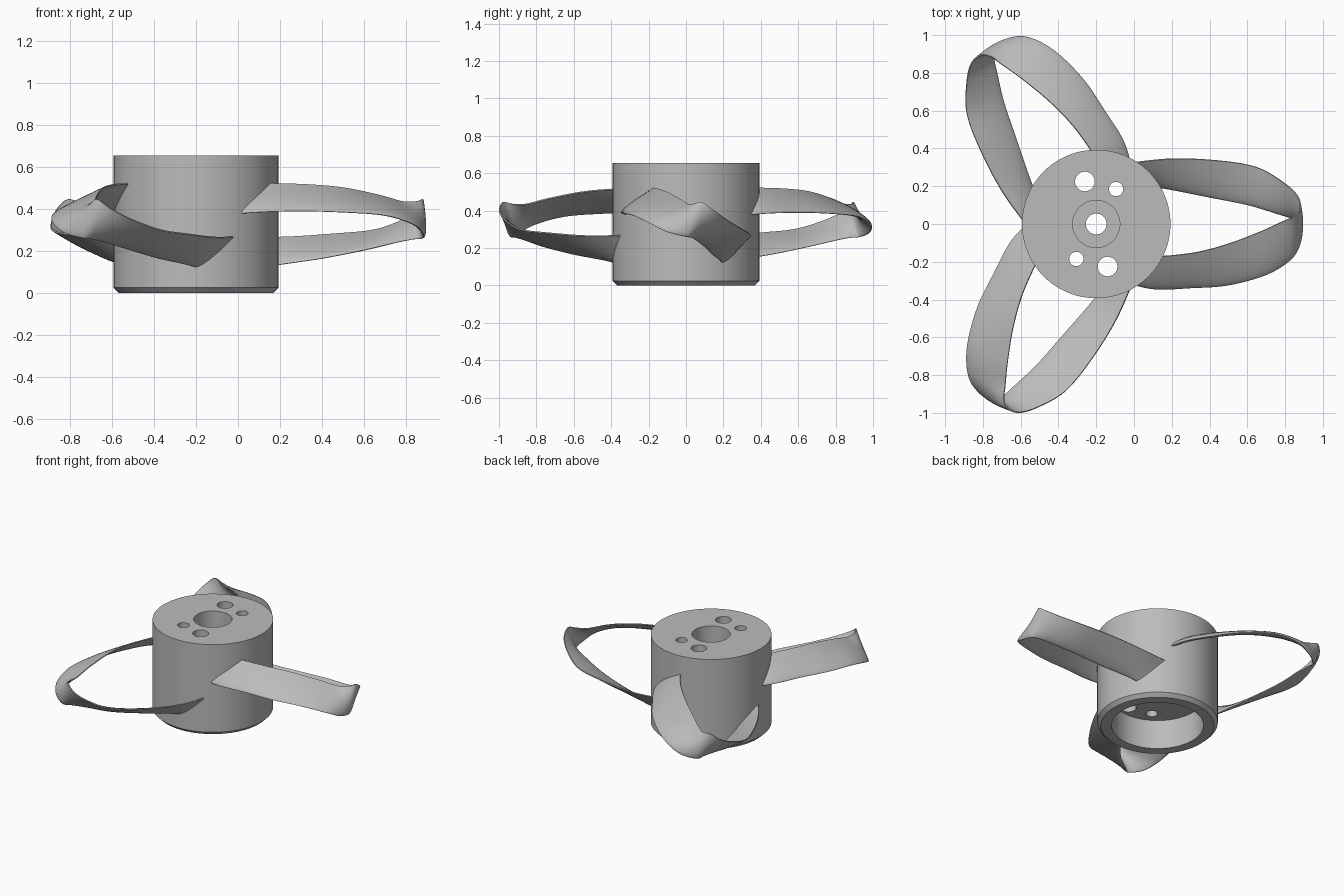
import bpy, bmesh, math
from mathutils import Vector, Matrix

cube = bpy.data.objects.get("Cube")
if cube:
    bpy.data.objects.remove(cube, do_unlink=True)

HUB = Vector((-0.2, 0, 0))

# One grey for the whole model
grey = bpy.data.materials.new("grey")
grey.use_nodes = True
colour = (0.5, 0.5, 0.5, 1)
grey.diffuse_color = colour
grey.node_tree.nodes["Principled BSDF"].inputs["Base Color"].default_value = colour


def make_object(name, bm, angle=30):
    bmesh.ops.recalc_face_normals(bm, faces=bm.faces)
    mesh = bpy.data.meshes.new(name)
    bm.to_mesh(mesh)
    bm.free()
    mesh.materials.append(grey)
    obj = bpy.data.objects.new(name, mesh)
    bpy.context.collection.objects.link(obj)
    smooth(obj, angle)
    return obj


def smooth(obj, angle):
    bpy.ops.object.select_all(action="DESELECT")
    obj.select_set(True)
    bpy.context.view_layer.objects.active = obj
    bpy.ops.object.shade_smooth_by_angle(angle=math.radians(angle))


def spline(points, t):
    """Catmull-Rom point at t from 0 to 1."""
    last = len(points) - 1
    i = min(int(t * last), last - 1)
    f = t * last - i
    b, c = points[i], points[i + 1]
    a = points[i - 1] if i > 0 else b * 2 - c
    d = points[i + 2] if i + 2 <= last else c * 2 - b
    return (b * 2 + (c - a) * f + (a * 2 - b * 5 + c * 4 - d) * f ** 2
            + (b * 3 - a - c * 3 + d) * f ** 3) / 2


# Hub: turned profile with a chamfered rim, a cavity below and a counterbore above
profile = [(.055, .21), (.3, .21), (.3, 0), (.368, 0), (.393, .025),
           (.393, .655), (.125, .655), (.125, .3), (.055, .3)]
STEPS = 96
bm = bmesh.new()
rings = []
for step in range(STEPS):
    turn = Matrix.Rotation(math.tau * step / STEPS, 3, "Z")
    rings.append([bm.verts.new(HUB + turn @ Vector((r, 0, z))) for r, z in profile])
for step in range(STEPS):
    one, two = rings[step], rings[(step + 1) % STEPS]
    for k in range(len(profile)):
        n = (k + 1) % len(profile)
        bm.faces.new((one[k], two[k], two[n], one[n]))
hub = make_object("hub", bm)

# Mounting holes: two sizes, each in an opposite pair
for x, y, radius in ((-.06, .225, .052), (.105, .185, .038)):
    for side in (1, -1):
        bm = bmesh.new()
        place = Matrix.Translation(HUB + Vector((x * side, y * side, .45)))
        bmesh.ops.create_cone(bm, cap_ends=True, segments=32, radius1=radius,
                              radius2=radius, depth=.7, matrix=place)
        cutter = make_object("hole_cutter", bm)
        cutter.hide_render = True
        cut = hub.modifiers.new("hole", "BOOLEAN")
        cut.object = cutter
        cut.solver = "EXACT"
        bpy.context.view_layer.objects.active = hub
        bpy.ops.object.modifier_apply(modifier=cut.name)
        bpy.data.objects.remove(cutter, do_unlink=True)
smooth(hub, 30)

# Loop blade: rounded low edge and thin high edge, from upper root round the tip to lower root
low_edge = [(-.08, -.3, .37), (.1, -.345, .385), (.3, -.34, .39), (.5, -.325, .385),
            (.7, -.27, .37), (.83, -.19, .33), (.88, -.1, .285), (.88, 0, .26),
            (.83, .03, .255), (.75, .055, .24), (.6, .1, .205), (.4, .14, .165),
            (.2, .18, .135), (.08, .2, .11)]
high_edge = [(.06, -.17, .52), (.16, -.17, .52), (.33, -.15, .515), (.5, -.105, .5),
             (.67, -.04, .465), (.78, .01, .435), (.845, .04, .435), (.88, .085, .445),
             (.865, .15, .4), (.79, .22, .35), (.65, .3, .3), (.45, .335, .28),
             (.2, .345, .265), (-.05, .32, .27)]
low_edge = [Vector(p) - HUB for p in low_edge]
high_edge = [Vector(p) - HUB for p in high_edge]
middle = [(a + b) / 2 for a, b in zip(low_edge, high_edge)]


def half_thickness(s):
    return .034 * (math.sqrt(s) * (1 - s) + .1 * s)


def blade_section(t, count=10):
    """Closed aerofoil outline across the ribbon."""
    low, high = spline(low_edge, t), spline(high_edge, t)
    along = spline(middle, min(t + .01, 1)) - spline(middle, max(t - .01, 0))
    normal = along.cross(high - low).normalized()
    stations = [(k / count) ** 2 for k in range(count + 1)]
    top = [low.lerp(high, s) + normal * half_thickness(s) for s in stations]
    under = [low.lerp(high, s) - normal * half_thickness(s) for s in stations[1:]]
    return top + under[::-1]


LENGTH = 104
for index, name in enumerate(("left_blade", "back_right_blade", "front_right_blade")):
    turn = Matrix.Rotation(math.tau * index / 3, 3, "Z")
    bm = bmesh.new()
    loops = [[bm.verts.new(HUB + turn @ p) for p in blade_section(i / LENGTH)]
             for i in range(LENGTH + 1)]
    for one, two in zip(loops, loops[1:]):
        for k in range(len(one)):
            n = (k + 1) % len(one)
            bm.faces.new((one[k], one[n], two[n], two[k]))
    bm.faces.new(loops[0])
    bm.faces.new(loops[-1])
    make_object(name, bm, 50)
